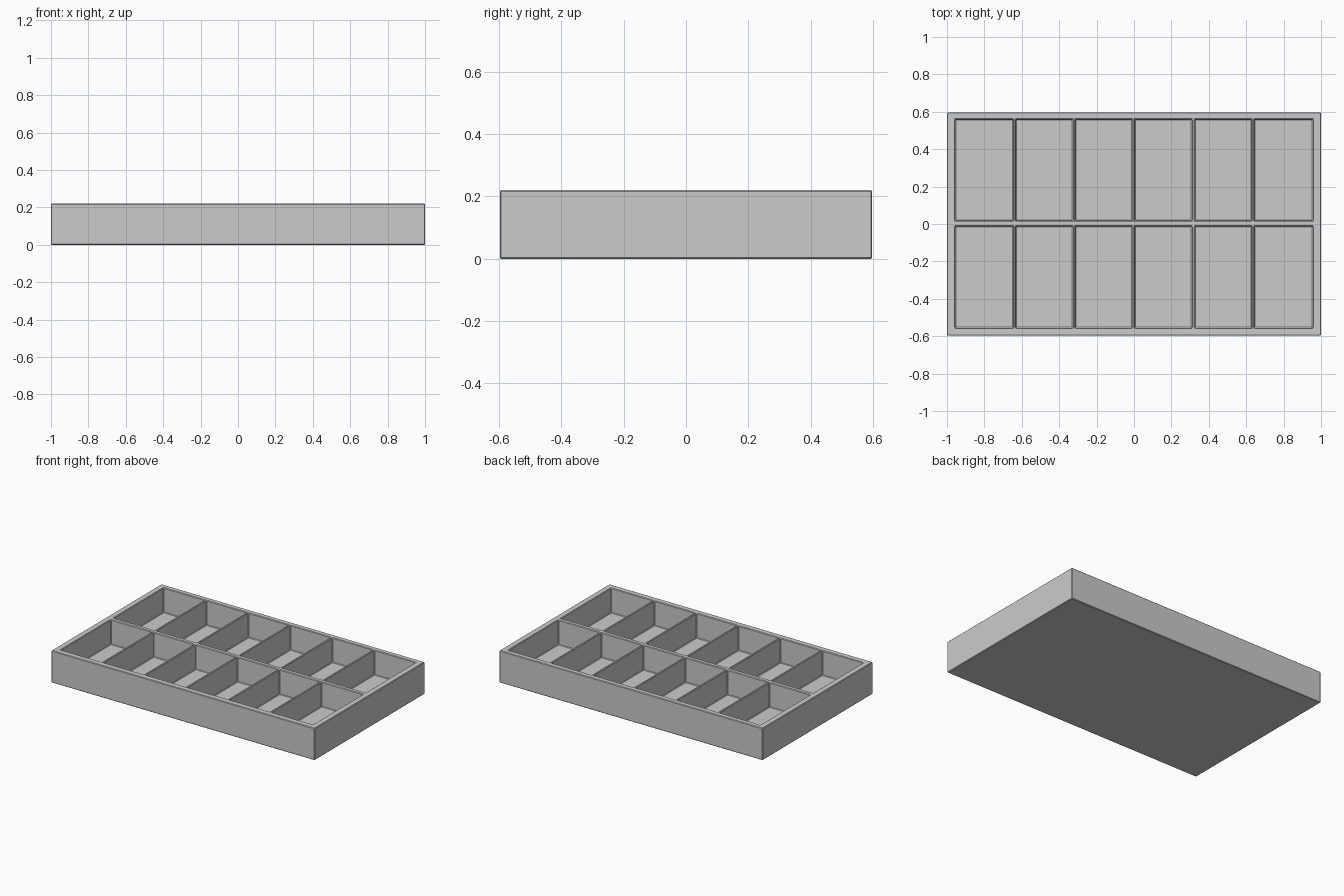
import bpy, bmesh

if "Cube" in bpy.data.objects:
    bpy.data.objects.remove(bpy.data.objects["Cube"])

HEIGHT, FLOOR = 0.22, 0.05      # rim height, pocket floor level
DIVIDER = 0.014                 # thin cross divider thickness

# Grid lines: outer wall, pockets and dividers alternate along each axis
xs = [-1.0, -0.957]
for d in (-0.639, -0.32, -0.002, 0.317, 0.636):
    xs += [d - DIVIDER / 2, d + DIVIDER / 2]
xs += [0.957, 1.0]
ys = [-0.597, -0.555, -0.012, 0.018, 0.56, 0.597]

bm = bmesh.new()
grid = [[bm.verts.new((x, y, HEIGHT)) for y in ys] for x in xs]
pockets = []
for i in range(len(xs) - 1):
    for j in range(len(ys) - 1):
        f = bm.faces.new((grid[i][j], grid[i + 1][j],
                          grid[i + 1][j + 1], grid[i][j + 1]))
        if i % 2 and j % 2:
            pockets.append(f)
rim_edges = [e for e in bm.edges if e.is_boundary]

# Outer walls and underside
walls = bmesh.ops.extrude_edge_only(bm, edges=rim_edges)["geom"]
for v in walls:
    if isinstance(v, bmesh.types.BMVert):
        v.co.z = 0
bmesh.ops.contextual_create(
    bm, geom=[e for e in walls if isinstance(e, bmesh.types.BMEdge)
              and e.is_boundary])

# Twelve sunken compartments
for f in pockets:
    new = bmesh.ops.extrude_discrete_faces(bm, faces=[f])["faces"][0]
    for v in new.verts:
        v.co.z = FLOOR

bmesh.ops.recalc_face_normals(bm, faces=bm.faces)
mesh = bpy.data.meshes.new("compartment_tray")
bm.to_mesh(mesh)
bm.free()
tray = bpy.data.objects.new("compartment_tray", mesh)
bpy.context.collection.objects.link(tray)

# Slightly softened edges
bevel = tray.modifiers.new("soft_edges", "BEVEL")
bevel.width = 0.004
bevel.segments = 1
bevel.limit_method = "ANGLE"
